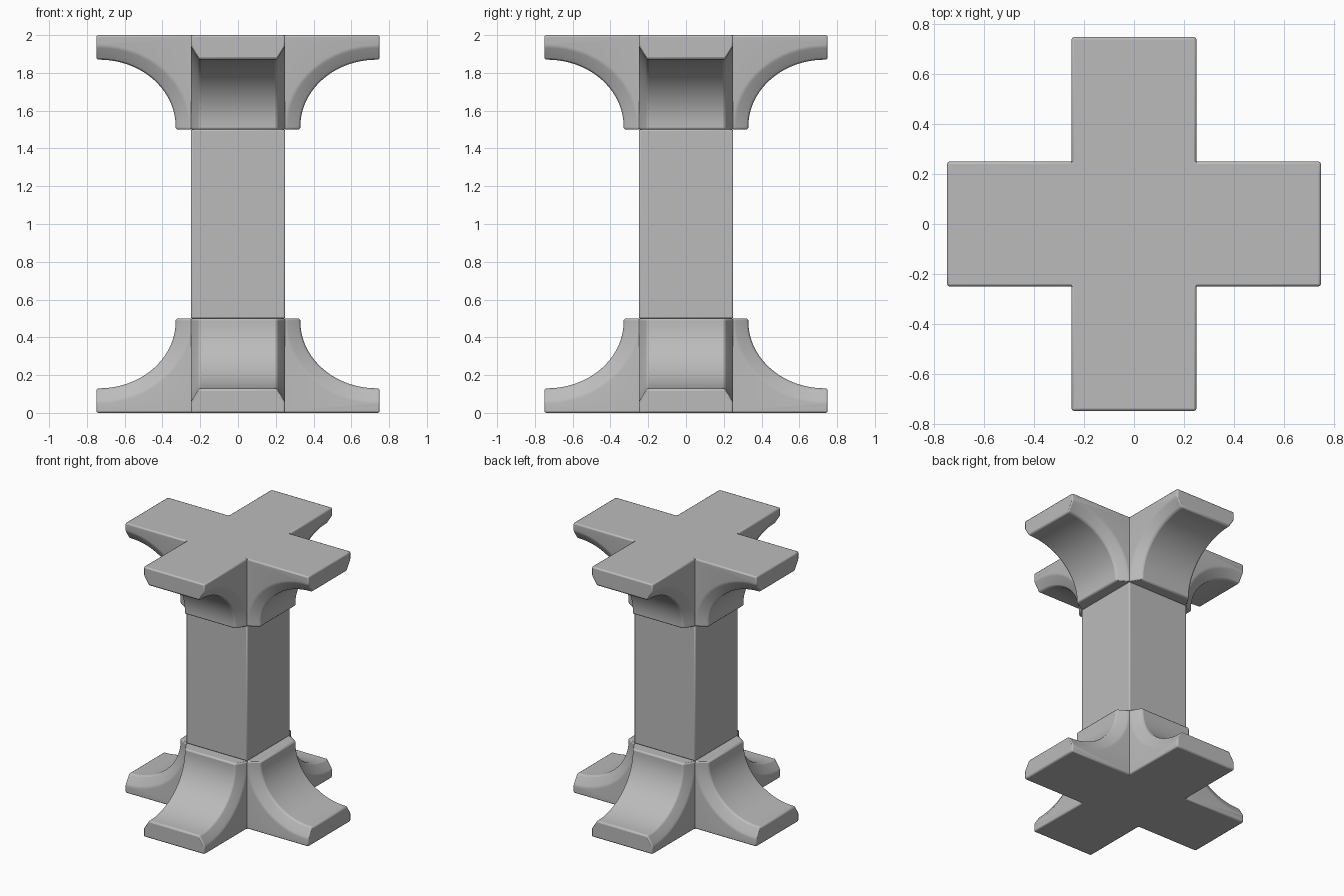
import bpy, bmesh
from math import sin, cos, pi, radians
from mathutils import Matrix

if "Cube" in bpy.data.objects:
    bpy.data.objects.remove(bpy.data.objects["Cube"])

HALF = 0.25      # half the width of the column and arms
REACH = 0.75     # distance from the axis to an arm tip
CAP = 0.5        # height of the base and of the capital
SEGMENTS = 20

stone = bpy.data.materials.new("grey_stone")
stone.use_nodes = True
stone.diffuse_color = (0.5, 0.5, 0.5, 1)
stone.node_tree.nodes["Principled BSDF"].inputs["Base Color"].default_value = (0.5, 0.5, 0.5, 1)


def finish(name, bm, bevel=0.0):
    """Turn a bmesh into a stone object with softened edges."""
    bmesh.ops.recalc_face_normals(bm, faces=bm.faces)
    mesh = bpy.data.meshes.new(name)
    bm.to_mesh(mesh)
    bm.free()
    mesh.materials.append(stone)
    obj = bpy.data.objects.new(name, mesh)
    bpy.context.collection.objects.link(obj)
    bpy.ops.object.select_all(action="DESELECT")
    obj.select_set(True)
    bpy.context.view_layer.objects.active = obj
    if bevel:
        mod = obj.modifiers.new("soft_edges", "BEVEL")
        mod.width = bevel
        mod.segments = 2
        mod.limit_method = "ANGLE"
        mod.angle_limit = radians(25)
    bpy.ops.object.shade_smooth_by_angle(angle=radians(35))
    return obj


def block(name, z0, z1, bevel=0.0):
    bm = bmesh.new()
    size = Matrix.Diagonal((2 * HALF, 2 * HALF, z1 - z0, 1))
    bmesh.ops.create_cube(bm, size=1, matrix=Matrix.Translation((0, 0, (z0 + z1) / 2)) @ size)
    return finish(name, bm, bevel)


def arm_profile(inner_x, tip_z):
    """Side outline of a foot: flat below, concave quarter curve above."""
    points = [(0.2, 0), (REACH, 0), (REACH, tip_z)]
    centre_x = REACH - 0.015
    for i in range(SEGMENTS + 1):
        a = pi / 2 * i / SEGMENTS
        points.append((centre_x - (centre_x - inner_x) * sin(a),
                       CAP - 0.015 - (CAP - 0.015 - tip_z) * cos(a)))
    return points + [(inner_x, CAP), (0.2, CAP)]


def arm(name, turn, top):
    """Curved arm, lofted across its width with chamfered curve edges."""
    bm = bmesh.new()
    full, side = arm_profile(0.33, 0.13), arm_profile(0.255, 0.06)
    rings = [[bm.verts.new((x, y, z)) for x, z in outline]
             for y, outline in ((-HALF, side), (-0.205, full), (0.205, full), (HALF, side))]
    n = len(full)
    for a, b in zip(rings, rings[1:]):
        for i in range(n):
            j = (i + 1) % n
            bm.faces.new((a[i], a[j], b[j], b[i]))
    bm.faces.new(rings[0])
    bm.faces.new(rings[-1])
    if top:
        bmesh.ops.scale(bm, vec=(1, 1, -1), verts=bm.verts)
        bmesh.ops.translate(bm, vec=(0, 0, 2), verts=bm.verts)
    bmesh.ops.rotate(bm, matrix=Matrix.Rotation(turn, 3, "Z"), verts=bm.verts)
    finish(name, bm, 0.01)


# Shaft and the square cores of the base and capital
block("column_shaft", CAP, 2 - CAP, 0.008)
block("base_core", 0, CAP)
block("capital_core", 2 - CAP, 2)

# Four arms at the bottom and four at the top
for k, side in enumerate(("left", "back", "right", "front")):
    arm("base_foot_" + side, k * pi / 2, False)
    arm("capital_bracket_" + side, k * pi / 2, True)
